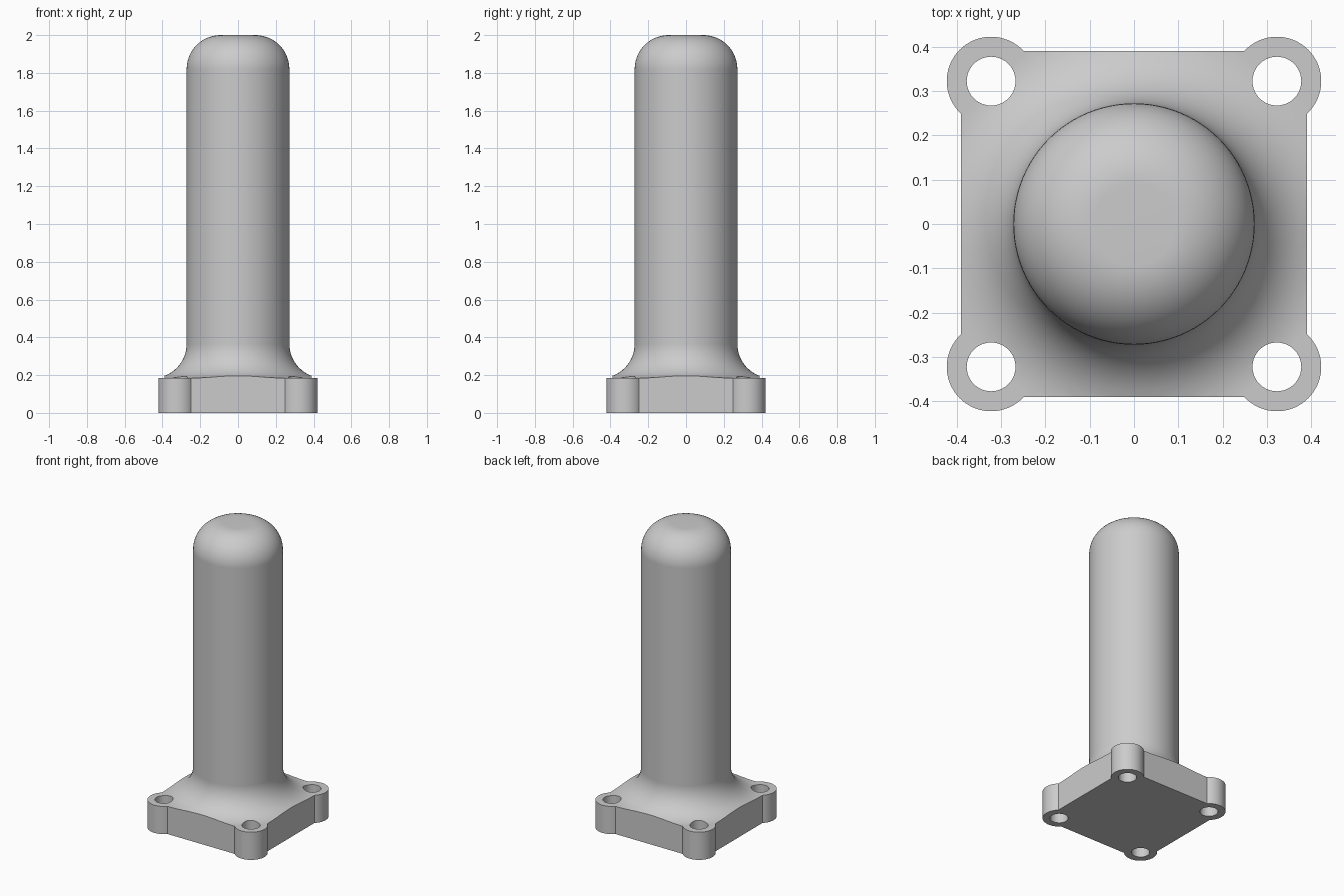
import bpy, bmesh
from math import sin, cos, pi, asin

cube = bpy.data.objects.get("Cube")
if cube:
    bpy.data.objects.remove(cube, do_unlink=True)

HALF, BOSS, BOSS_R, HOLE_R = 0.39, 0.322, 0.10, 0.055
PLATE, TOP, POST_R = 0.185, 2.0, 0.272
FILLET, DOME = 0.18, 0.18

grey = bpy.data.materials.new("light grey")
grey.use_nodes = True
colour = (0.6, 0.6, 0.6, 1)
grey.diffuse_color = colour
grey.node_tree.nodes["Principled BSDF"].inputs["Base Color"].default_value = colour


def add_object(name, bm):
    bmesh.ops.recalc_face_normals(bm, faces=bm.faces)
    mesh = bpy.data.meshes.new(name)
    bm.to_mesh(mesh)
    bm.free()
    mesh.materials.append(grey)
    obj = bpy.data.objects.new(name, mesh)
    bpy.context.collection.objects.link(obj)
    return obj


def arc(cx, cy, r, start, end, steps):
    angles = [start + (end - start) * i / steps for i in range(steps + 1)]
    return [(cx + r * cos(a), cy + r * sin(a)) for a in angles]


def prism(bm, outline, z0, z1):
    face = bm.faces.new([bm.verts.new((x, y, z0)) for x, y in outline])
    geom = bmesh.ops.extrude_face_region(bm, geom=[face])["geom"]
    verts = [g for g in geom if isinstance(g, bmesh.types.BMVert)]
    bmesh.ops.translate(bm, verts=verts, vec=(0, 0, z1 - z0))


# Round post, fillet and oversized base disc as one turned profile
profile = [(0, 0), (0.6, 0), (0.6, PLATE)]
profile += arc(POST_R + FILLET, PLATE + FILLET, FILLET, 1.5 * pi, pi, 14)
profile += arc(POST_R - DOME, TOP - DOME, DOME, 0, pi / 2, 14)
profile.append((0, TOP))
bm = bmesh.new()
verts = [bm.verts.new((r, 0, z)) for r, z in profile]
edges = [bm.edges.new(pair) for pair in zip(verts, verts[1:])]
bmesh.ops.spin(bm, geom=verts + edges, cent=(0, 0, 0), axis=(0, 0, 1),
               angle=2 * pi, steps=96, use_merge=True)
bmesh.ops.remove_doubles(bm, verts=bm.verts, dist=1e-5)
body = add_object("flanged_post", bm)

# Square flange outline with a round lobe at every corner
lobe = asin((HALF - BOSS) / BOSS_R)
outline = []
for k, (sx, sy) in enumerate([(1, 1), (-1, 1), (-1, -1), (1, -1)]):
    turn = k * pi / 2
    outline += arc(sx * BOSS, sy * BOSS, BOSS_R,
                   turn - pi / 2 + lobe, turn + pi - lobe, 36)
bm = bmesh.new()
prism(bm, outline, -0.2, TOP + 0.2)
flange_cutter = add_object("flange_cutter", bm)

# Four bolt holes
bm = bmesh.new()
for sx in (-1, 1):
    for sy in (-1, 1):
        prism(bm, arc(sx * BOSS, sy * BOSS, HOLE_R, 0, 2 * pi, 40)[:-1], -0.1, 0.5)
hole_cutter = add_object("hole_cutter", bm)

# Trim the turned body, then drill it
for cutter, operation in ((flange_cutter, "INTERSECT"), (hole_cutter, "DIFFERENCE")):
    cutter.hide_render = True
    mod = body.modifiers.new(operation.title(), "BOOLEAN")
    mod.operation, mod.object, mod.solver = operation, cutter, "EXACT"

bpy.context.view_layer.update()
result = bpy.data.meshes.new_from_object(
    body.evaluated_get(bpy.context.evaluated_depsgraph_get()))
body.modifiers.clear()
body.data = result
for cutter in (flange_cutter, hole_cutter):
    bpy.data.objects.remove(cutter, do_unlink=True)

# Smooth curves, crisp edges
bpy.ops.object.select_all(action="DESELECT")
body.select_set(True)
bpy.context.view_layer.objects.active = body
bpy.ops.object.shade_smooth_by_angle(angle=pi / 6)
weighted = body.modifiers.new("Weighted Normals", "WEIGHTED_NORMAL")
weighted.keep_sharp = True
